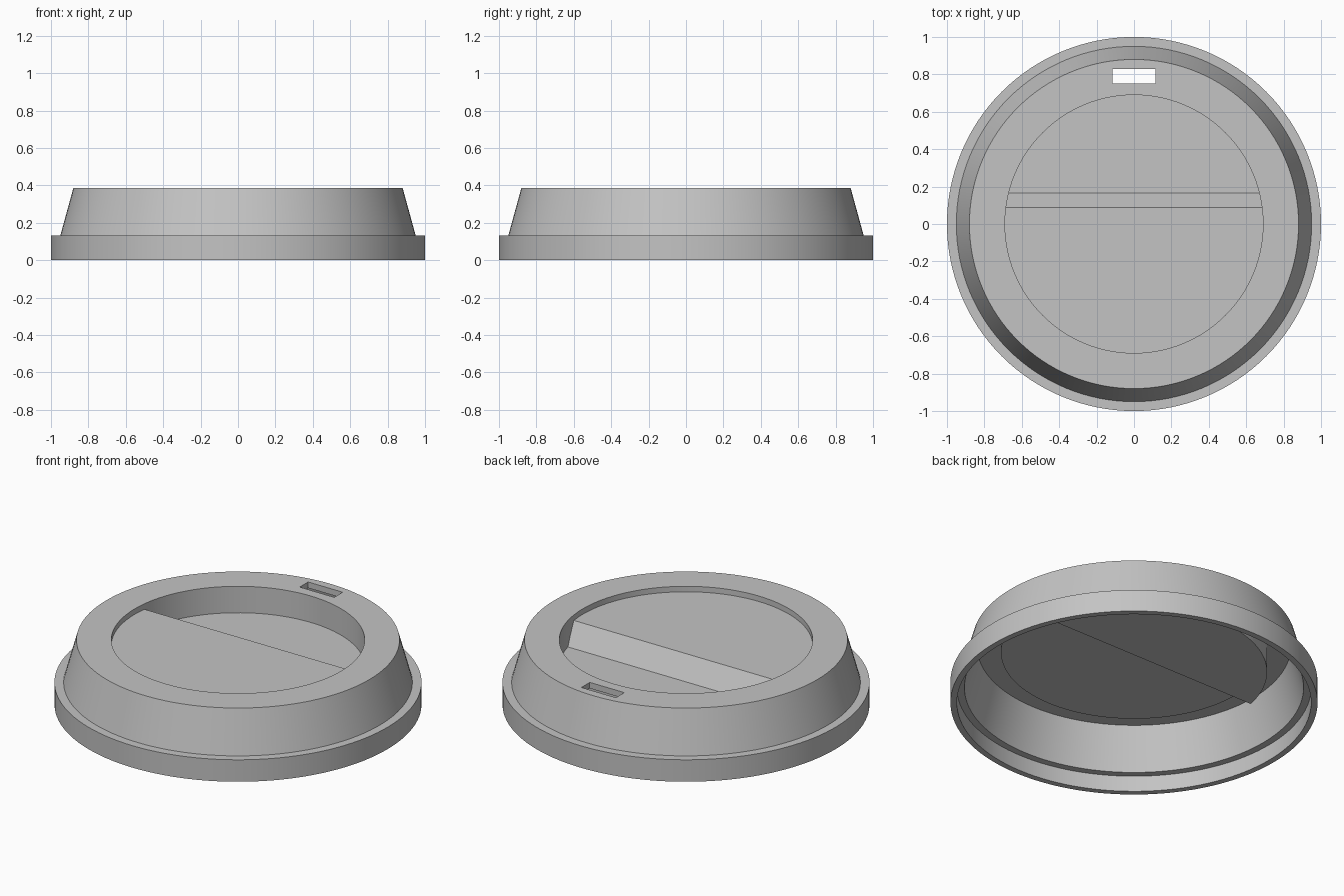
import bpy, bmesh, math

if "Cube" in bpy.data.objects:
    bpy.data.objects.remove(bpy.data.objects["Cube"])

SEG = 128
TOP, T = 0.387, 0.036          # lid height and wall thickness


def new_object(name, bm):
    bmesh.ops.recalc_face_normals(bm, faces=bm.faces)
    mesh = bpy.data.meshes.new(name)
    bm.to_mesh(mesh)
    bm.free()
    ob = bpy.data.objects.new(name, mesh)
    bpy.context.collection.objects.link(ob)
    return ob


def turned(name, profile):
    """Solid of revolution from (radius, z) points, capped at both ends."""
    bm = bmesh.new()
    rings = [[bm.verts.new((r * math.cos(2 * math.pi * i / SEG),
                            r * math.sin(2 * math.pi * i / SEG), z))
              for i in range(SEG)] for r, z in profile]
    for a, b in zip(rings, rings[1:]):
        for i in range(SEG):
            j = (i + 1) % SEG
            bm.faces.new((a[i], a[j], b[j], b[i]))
    bm.faces.new(rings[0])
    bm.faces.new(rings[-1])
    return new_object(name, bm)


def prism(name, outline, half_width):
    """Solid from a (y, z) outline extruded along x."""
    bm = bmesh.new()
    ends = [[bm.verts.new((x, y, z)) for y, z in outline]
            for x in (-half_width, half_width)]
    for i in range(len(outline)):
        j = (i + 1) % len(outline)
        bm.faces.new((ends[0][i], ends[0][j], ends[1][j], ends[1][i]))
    for end in ends:
        bm.faces.new(end)
    return new_object(name, bm)


def combine(target, tool, operation):
    """Apply a boolean and remove the tool."""
    mod = target.modifiers.new("cut", 'BOOLEAN')
    mod.operation, mod.object, mod.solver = operation, tool, 'EXACT'
    bpy.context.view_layer.update()
    graph = bpy.context.evaluated_depsgraph_get()
    mesh = bpy.data.meshes.new_from_object(target.evaluated_get(graph))
    target.modifiers.clear()
    target.data = mesh
    bpy.data.objects.remove(tool)


def stepped_drum(name, radius, top, outline):
    """Round drum whose underside follows a stepped (y, z) outline."""
    drum = turned(name, [(radius, 0.05), (radius, top)])
    combine(drum, prism(name + "_step", outline, 1.2), 'INTERSECT')
    return drum


# Outer body: wide rim band and tapered wall
lid = turned("cup_lid", [(1, 0), (1, 0.132), (0.95, 0.132), (0.88, TOP)])

# Hollow underside, leaving the underside of the stepped recess
cavity = turned("cavity", [(0.965, -0.1), (0.965, 0.095), (0.924, 0.095), (0.854, TOP - T)])
boss = stepped_drum("recess_underside", 0.725, 0.45,
                    [(-1.2, 0.318), (0.07, 0.318), (0.143, 0.193),
                     (1.2, 0.193), (1.2, 0.6), (-1.2, 0.6)])
combine(cavity, boss, 'DIFFERENCE')
combine(lid, cavity, 'DIFFERENCE')

# Round recess: shallow shelf, slope, deep floor
recess = stepped_drum("recess", 0.69, 0.5,
                      [(-1.2, 0.354), (0.088, 0.354), (0.165, 0.228),
                       (1.2, 0.228), (1.2, 0.6), (-1.2, 0.6)])
combine(lid, recess, 'DIFFERENCE')

# Sip opening
slot = prism("sip_opening", [(0.75, 0.3), (0.83, 0.3), (0.83, 0.5), (0.75, 0.5)], 0.115)
combine(lid, slot, 'DIFFERENCE')

# Plain grey plastic
grey = bpy.data.materials.new("grey plastic")
grey.diffuse_color = (0.55, 0.55, 0.55, 1)
grey.use_nodes = True
grey.node_tree.nodes["Principled BSDF"].inputs["Base Color"].default_value = grey.diffuse_color
lid.data.materials.clear()
lid.data.materials.append(grey)
for poly in lid.data.polygons:
    poly.material_index = 0

bpy.ops.object.select_all(action='DESELECT')
lid.select_set(True)
bpy.context.view_layer.objects.active = lid
bpy.ops.object.shade_smooth_by_angle(angle=math.radians(15))
